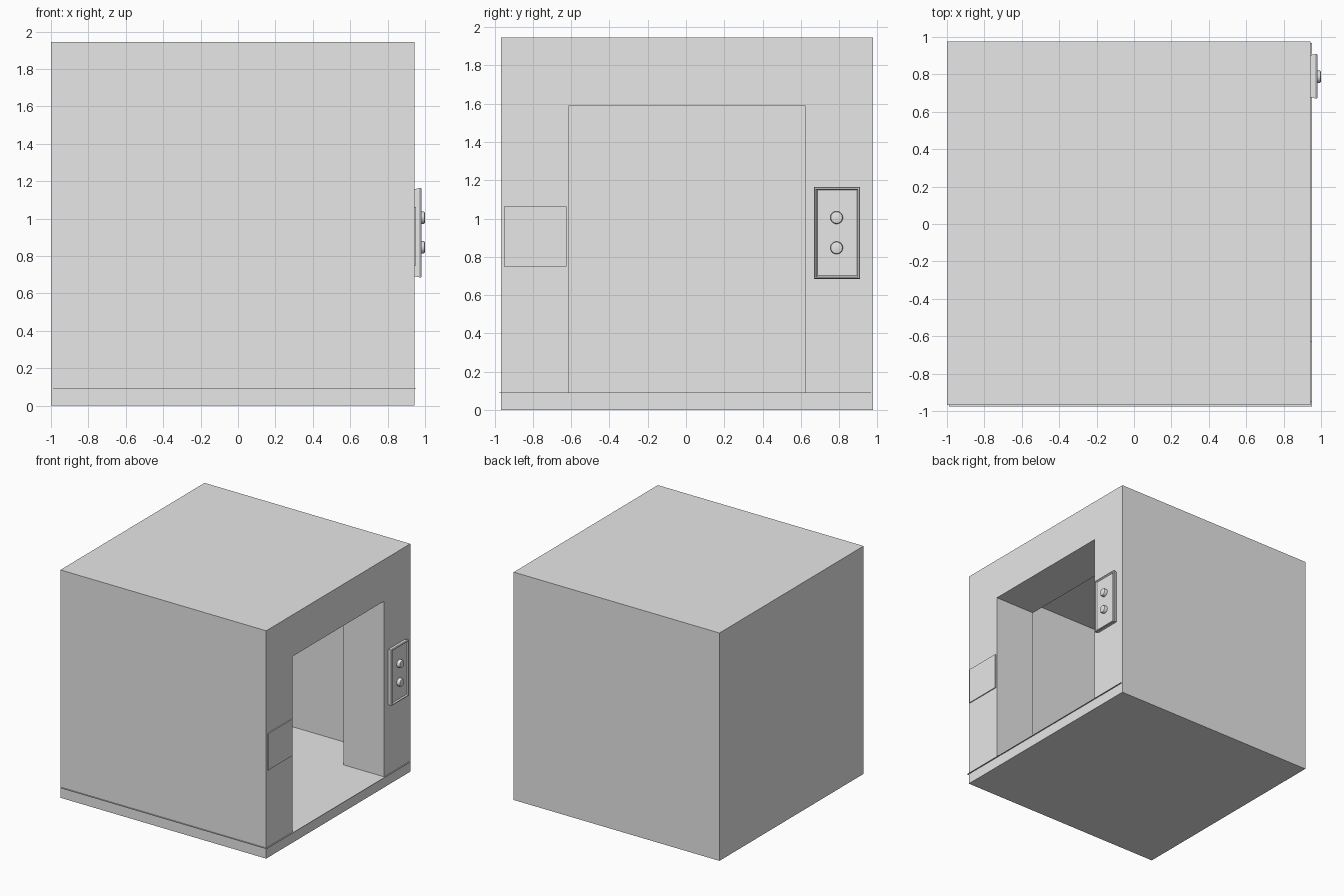
import bpy, bmesh, math
from mathutils import Matrix, Vector

if "Cube" in bpy.data.objects:
    bpy.data.objects.remove(bpy.data.objects["Cube"])

grey = bpy.data.materials.new("light_grey")
grey.diffuse_color = (0.8, 0.8, 0.8, 1)
grey.use_nodes = True
grey.node_tree.nodes["Principled BSDF"].inputs["Base Color"].default_value = grey.diffuse_color

X0, X1, Y0, Y1, TOP = -1.0, 0.943, -0.967, 0.977, 1.945
FLOOR_Z = 0.09


def finish(bm, name, normals=True):
    if normals:
        bmesh.ops.recalc_face_normals(bm, faces=bm.faces)
    me = bpy.data.meshes.new(name)
    bm.to_mesh(me)
    bm.free()
    me.materials.append(grey)
    ob = bpy.data.objects.new(name, me)
    bpy.context.collection.objects.link(ob)
    return ob


def ring(bm, x, y0, y1, z0, z1):
    """Rectangular loop of vertices in a plane facing +x."""
    return [bm.verts.new((x, y, z)) for y, z in ((y0, z0), (y1, z0), (y1, z1), (y0, z1))]


def loft(bm, rings, cap_start=False, cap_end=False):
    """Skin a series of loops running towards +x on the outside."""
    for a, b in zip(rings, rings[1:]):
        n = len(a)
        for i in range(n):
            j = (i + 1) % n
            bm.faces.new((a[i], a[j], b[j], b[i]))
    if cap_start:
        bm.faces.new(list(reversed(rings[0])))
    if cap_end:
        bm.faces.new(rings[-1])


# Cabin: thin shell with a deep doorway lining in the +x wall
bm = bmesh.new()
loft(bm, [ring(bm, X0, Y0, Y1, 0, TOP),
          ring(bm, X1, Y0, Y1, 0, TOP),
          ring(bm, X1, -0.612, 0.622, FLOOR_Z, 1.59),
          ring(bm, 0.56, -0.612, 0.622, FLOOR_Z, 1.59)], cap_start=True)
cabin = finish(bm, "cabin_shell", normals=False)
sol = cabin.modifiers.new("thickness", 'SOLIDIFY')
sol.thickness = 0.006
sol.offset = -1
sol.use_even_offset = True

# Floor sheet, shifted slightly so it shows as a thin lip at front and doorway
bm = bmesh.new()
bmesh.ops.create_cube(bm, size=1)
bmesh.ops.scale(bm, vec=(1.943, 1.944, 0.003), verts=bm.verts)
bmesh.ops.translate(bm, vec=((X0 + X1) / 2 + 0.01, (Y0 + Y1) / 2 - 0.01, FLOOR_Z), verts=bm.verts)
finish(bm, "floor_sheet")

# Flat sign plate beside the doorway
bm = bmesh.new()
loft(bm, [ring(bm, X1 - 0.002, -0.95, -0.625, 0.75, 1.062),
          ring(bm, 0.951, -0.95, -0.625, 0.75, 1.062)], True, True)
finish(bm, "sign_plate")

# Button panel: flared body, chamfered rim and recessed face
PY, PZ = 0.79, 0.925


def panel_ring(bm, x, inset):
    return ring(bm, x, PY - 0.12 + inset, PY + 0.12 - inset, PZ - 0.24 + inset, PZ + 0.24 - inset)


bm = bmesh.new()
loft(bm, [panel_ring(bm, x, i) for x, i in
          ((X1 - 0.002, 0.008), (0.974, 0.0), (0.981, 0.003),
           (0.981, 0.010), (0.971, 0.017))], True, True)
finish(bm, "button_panel")

# Round call buttons with a softened edge
for name, z in (("upper_button", 1.005), ("lower_button", 0.847)):
    bm = bmesh.new()
    loops = [[bm.verts.new((x, 0.787 + r * math.cos(t), z + r * math.sin(t)))
              for t in (2 * math.pi * k / 32 for k in range(32))]
             for x, r in ((0.969, 0.033), (0.992, 0.033), (0.998, 0.030), (1.0, 0.024))]
    loft(bm, loops, True, True)
    ob = finish(bm, name)
    bpy.ops.object.select_all(action='DESELECT')
    ob.select_set(True)
    bpy.context.view_layer.objects.active = ob
    bpy.ops.object.shade_smooth_by_angle(angle=math.radians(35))
